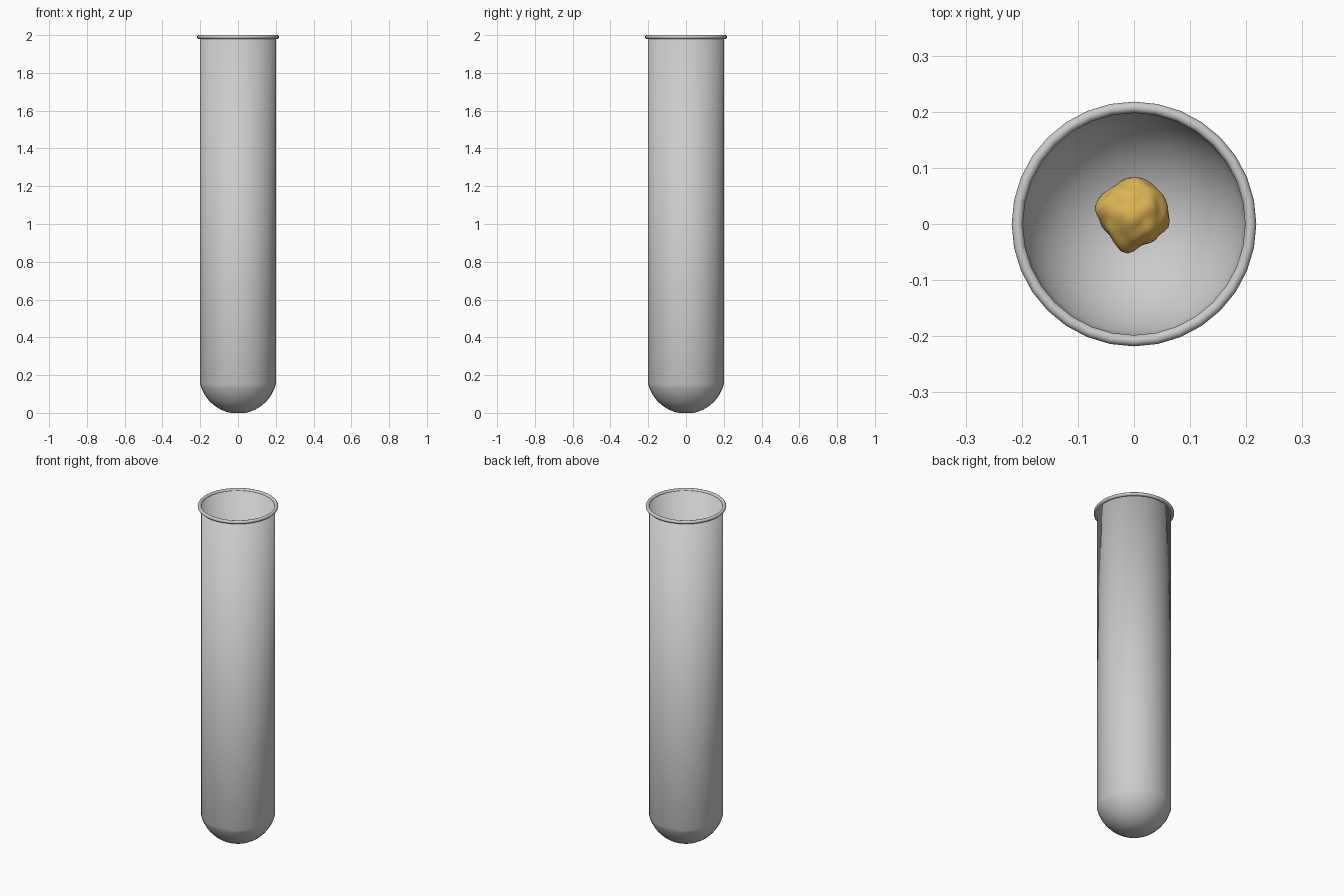
import bpy, bmesh, math
from mathutils import Vector, noise

cube = bpy.data.objects.get("Cube")
if cube:
    bpy.data.objects.remove(cube)


def make_material(name, colour):
    mat = bpy.data.materials.new(name)
    mat.use_nodes = True
    mat.diffuse_color = colour
    mat.node_tree.nodes["Principled BSDF"].inputs["Base Color"].default_value = colour
    return mat


def make_object(name, bm, mat, angle):
    bmesh.ops.recalc_face_normals(bm, faces=bm.faces)
    mesh = bpy.data.meshes.new(name)
    bm.to_mesh(mesh)
    bm.free()
    mesh.materials.append(mat)
    obj = bpy.data.objects.new(name, mesh)
    bpy.context.collection.objects.link(obj)
    bpy.ops.object.select_all(action="DESELECT")
    bpy.context.view_layer.objects.active = obj
    obj.select_set(True)
    bpy.ops.object.shade_smooth_by_angle(angle=math.radians(angle))
    return obj


def lathe(profile, closed=False, cap_start=False, sides=32):
    """Spin (radius, height) points around z."""
    bm = bmesh.new()
    rings = []
    for r, z in profile:
        rings.append([bm.verts.new((r * math.cos(a), r * math.sin(a), z))
                      for a in (math.tau * i / sides for i in range(sides))])
    pairs = list(zip(rings, rings[1:]))
    if closed:
        pairs.append((rings[-1], rings[0]))
    for low, high in pairs:
        for i in range(sides):
            j = (i + 1) % sides
            bm.faces.new((low[i], low[j], high[j], high[i]))
    if cap_start:
        bm.faces.new(rings[0])
    return bm


glass = make_material("grey glass", (0.6, 0.6, 0.6, 1))
yellow = make_material("yellow sample", (0.72, 0.46, 0.09, 1))

# Tube: shallow round bottom with a small flat disc, then a straight wall
RADIUS, DOME, TOP, WALL = 0.2, 0.15, 1.99, 0.002
sphere_r = (RADIUS ** 2 + DOME ** 2) / (2 * DOME)
start, end = math.asin(0.04 / sphere_r), math.acos((sphere_r - DOME) / sphere_r)
drop = sphere_r * (1 - math.cos(start))
scale = DOME / (DOME - drop)
profile = []
for i in range(13):
    a = start + (end - start) * i / 12
    z = (sphere_r * (1 - math.cos(a)) - drop) * scale
    profile.append((sphere_r * math.sin(a), z))
profile.append((RADIUS, TOP))
tube = make_object("tube", lathe(profile, cap_start=True), glass, 30)
shell = tube.modifiers.new("wall", "SOLIDIFY")
shell.thickness = WALL
shell.offset = -1

# Rolled rim
ring = [(0.208 + 0.01 * math.cos(a), 1.99 + 0.01 * math.sin(a))
        for a in (math.tau * i / 12 for i in range(12))]
make_object("rim", lathe(ring, closed=True), glass, 50)

# Lump of material lying in the bottom: a sphere pulled out by soft lobes
bm = bmesh.new()
bmesh.ops.create_icosphere(bm, subdivisions=4, radius=1)
lobes = [((-1, 0.15, 0.1), 0.012), ((-0.25, -1, -0.1), 0.013),
         ((0.9, -0.4, -0.2), 0.007), ((0.1, 1, 0.1), 0.006)]
for v in bm.verts:
    n = v.co.normalized()
    r = 0.058 + 0.006 * noise.noise(n * 2.3)
    for direction, amount in lobes:
        closeness = n.dot(Vector(direction).normalized())
        r += amount * math.exp((closeness - 1) * 9)
    v.co = Vector((n.x * r, n.y * r + 0.02, n.z * r * 0.9 + 0.066))
make_object("sample_lump", bm, yellow, 60)
